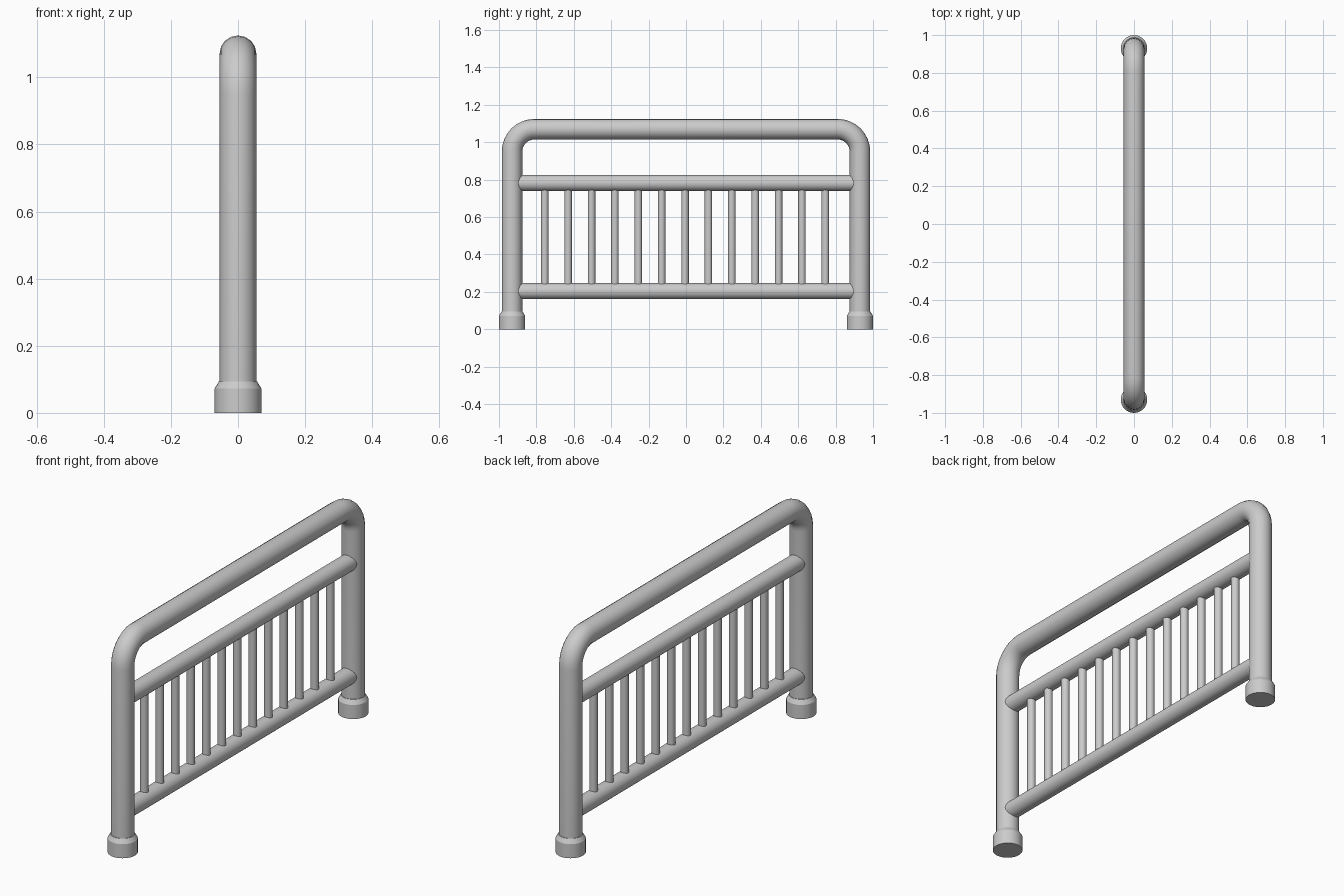
import bpy
import bmesh
from math import cos, sin, pi, radians

if "Cube" in bpy.data.objects:
    bpy.data.objects.remove(bpy.data.objects["Cube"])

POST_Y, TUBE_R, TOP_Z, BEND = 0.93, 0.055, 1.07, 0.12


def smooth(obj):
    bpy.ops.object.select_all(action='DESELECT')
    obj.select_set(True)
    bpy.context.view_layer.objects.active = obj
    bpy.ops.object.shade_smooth_by_angle(angle=radians(30))


def rod(name, r, length, loc, rot=(0, 0, 0), sides=32):
    bpy.ops.mesh.primitive_cylinder_add(vertices=sides, radius=r, depth=length,
                                        location=loc, rotation=rot)
    obj = bpy.context.object
    obj.name = name
    smooth(obj)
    return obj


def lathe(name, profile, loc, sides=32):
    bm = bmesh.new()
    rings = [[bm.verts.new((r * cos(2 * pi * i / sides), r * sin(2 * pi * i / sides), z))
              for i in range(sides)] for r, z in profile]
    for a, b in zip(rings, rings[1:]):
        for i in range(sides):
            j = (i + 1) % sides
            bm.faces.new((a[i], a[j], b[j], b[i]))
    bm.faces.new(rings[0][::-1])
    bm.faces.new(rings[-1])
    mesh = bpy.data.meshes.new(name)
    bm.to_mesh(mesh)
    bm.free()
    obj = bpy.data.objects.new(name, mesh)
    obj.location = loc
    bpy.context.collection.objects.link(obj)
    smooth(obj)


# Bent tube: both posts and the handrail in one sweep
steps = 8
bend = [(POST_Y - BEND + BEND * cos(pi / 2 * i / steps),
         TOP_Z - BEND + BEND * sin(pi / 2 * i / steps)) for i in range(steps + 1)]
half = [(POST_Y, 0.04)] + bend
path = half + [(-y, z) for y, z in reversed(half)]
curve = bpy.data.curves.new("bent_tube_frame", 'CURVE')
curve.dimensions = '3D'
curve.bevel_depth = TUBE_R
curve.bevel_resolution = 6
curve.use_fill_caps = True
spline = curve.splines.new('POLY')
spline.points.add(len(path) - 1)
for p, (y, z) in zip(spline.points, path):
    p.co = (0, y, z, 1)
frame = bpy.data.objects.new("bent_tube_frame", curve)
bpy.context.collection.objects.link(frame)
bpy.ops.object.select_all(action='DESELECT')
frame.select_set(True)
bpy.context.view_layer.objects.active = frame
bpy.ops.object.convert(target='MESH')
smooth(bpy.context.object)

# Collared feet
for side, label in ((-1, "front"), (1, "back")):
    lathe(label + "_foot", [(0.07, 0), (0.07, 0.072), (0.057, 0.094)],
          (0, side * POST_Y, 0))

# Horizontal rails
for label, z in (("lower", 0.204), ("upper", 0.782)):
    rod(label + "_rail", 0.043, 2 * POST_Y, (0, 0, z), (pi / 2, 0, 0))

# Balusters between the rails
for i in range(13):
    rod(f"baluster_{i + 1}", 0.02, 0.56, (0, -0.755 + 0.125 * i, 0.493), sides=20)
